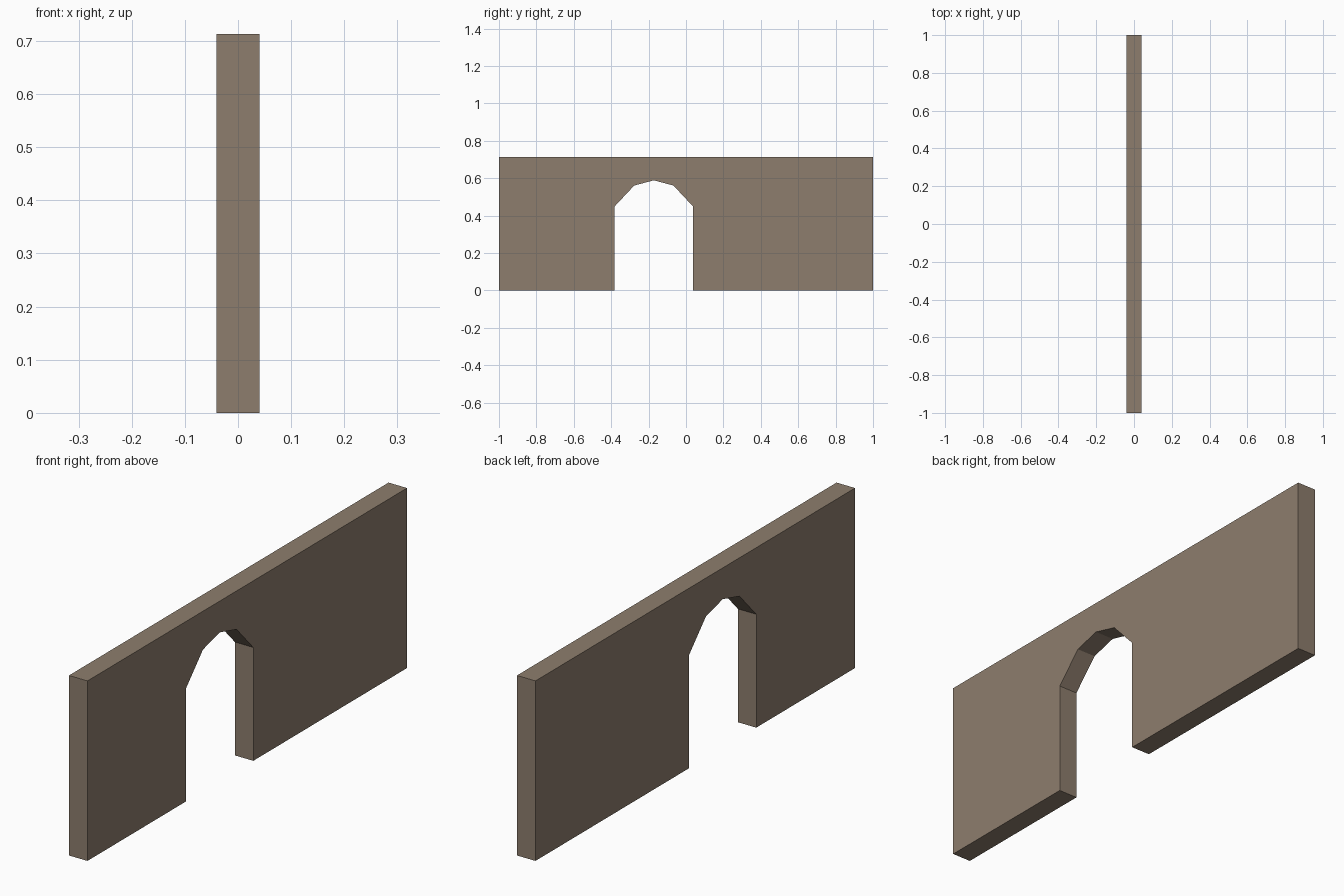
import bpy, bmesh

if "Cube" in bpy.data.objects:
    bpy.data.objects.remove(bpy.data.objects["Cube"])

HALF_LENGTH, HEIGHT, THICKNESS = 1.0, 0.713, 0.081
DOOR_Y, SPRING_Z = -0.172, 0.449

# Stone colour
stone = bpy.data.materials.new("warm_grey_stone")
stone.diffuse_color = (0.27, 0.207, 0.154, 1)
stone.use_nodes = True
stone.node_tree.nodes["Principled BSDF"].inputs["Base Color"].default_value = stone.diffuse_color

# Arch outline: half of it as (offset from door centre, height), then mirrored
half = [(0.21, 0.0), (0.21, SPRING_Z), (0.105, 0.561)]
arch = [(-o, z) for o, z in half] + [(0, 0.589)] + [(o, z) for o, z in reversed(half)]

# Wall outline running round the doorway
profile = [(-HALF_LENGTH, 0)] + [(DOOR_Y + o, z) for o, z in arch]
profile += [(HALF_LENGTH, 0), (HALF_LENGTH, HEIGHT), (-HALF_LENGTH, HEIGHT)]

# Extrude the outline through the wall thickness
bm = bmesh.new()
face = bm.faces.new([bm.verts.new((-THICKNESS / 2, y, z)) for y, z in profile])
result = bmesh.ops.extrude_face_region(bm, geom=[face], use_keep_orig=True)
moved = [g for g in result["geom"] if isinstance(g, bmesh.types.BMVert)]
bmesh.ops.translate(bm, verts=moved, vec=(THICKNESS, 0, 0))
bmesh.ops.recalc_face_normals(bm, faces=bm.faces[:])

mesh = bpy.data.meshes.new("wall_with_arched_doorway")
bm.to_mesh(mesh)
bm.free()
mesh.materials.append(stone)
wall = bpy.data.objects.new("wall_with_arched_doorway", mesh)
bpy.context.collection.objects.link(wall)
